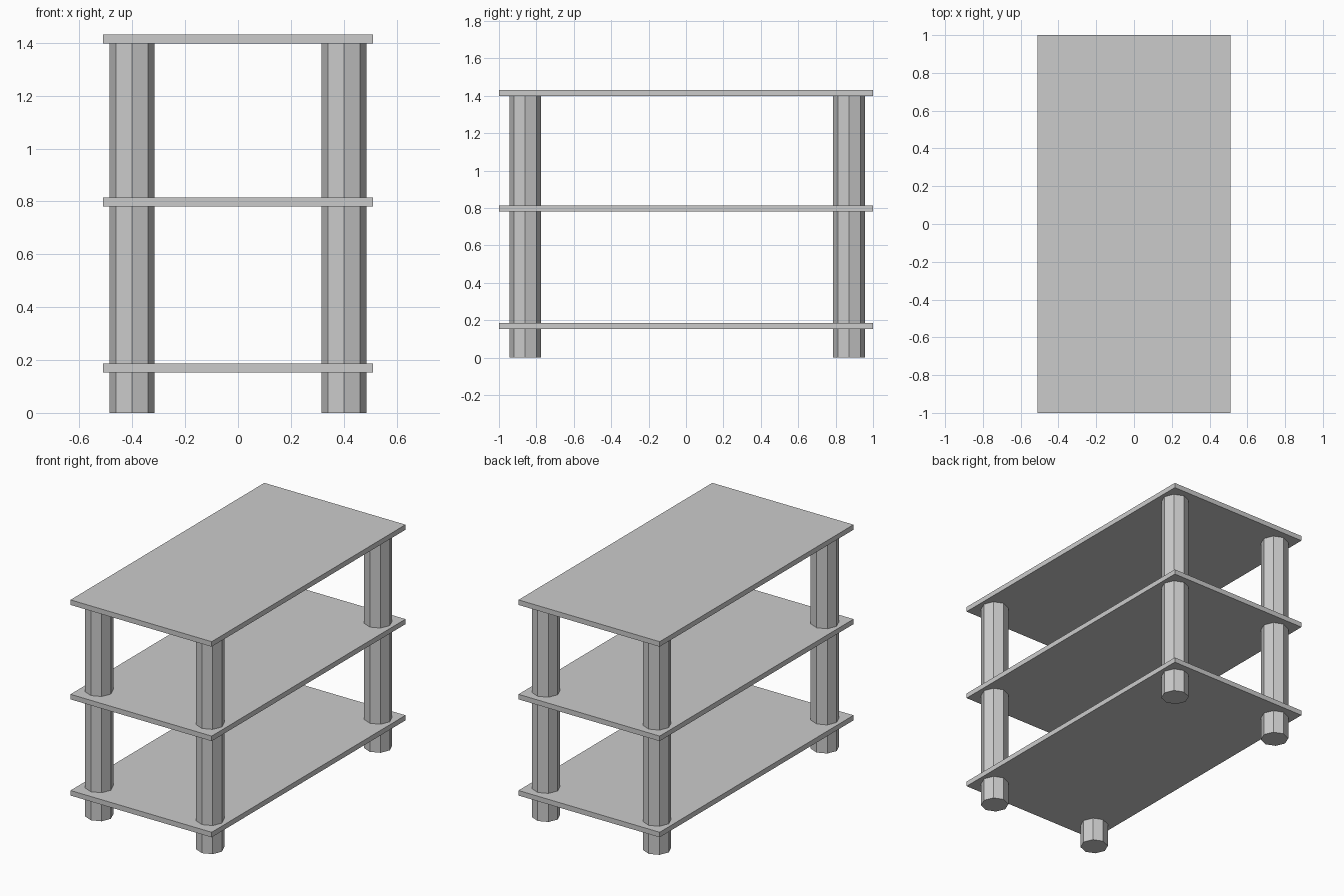
import bpy
from math import pi

cube = bpy.data.objects.get("Cube")
if cube:
    bpy.data.objects.remove(cube, do_unlink=True)

# Single flat grey
GREY = (0.6, 0.6, 0.6, 1.0)
grey = bpy.data.materials.new("light_grey")
grey.use_nodes = True
grey.diffuse_color = GREY
grey.node_tree.nodes["Principled BSDF"].inputs["Base Color"].default_value = GREY

HALF_WIDTH, THICKNESS = 0.51, 0.033
LEG_X, LEG_RADIUS, LEG_HEIGHT = 0.401, 0.085, 1.398


def finish(name):
    obj = bpy.context.object
    obj.name = obj.data.name = name
    obj.data.materials.append(grey)
    return obj


# Three thin shelves
for name, z in (("bottom_shelf", 0.17), ("middle_shelf", 0.798), ("top_shelf", 1.4145)):
    bpy.ops.mesh.primitive_cube_add(size=1, location=(0, 0, z))
    shelf = finish(name)
    shelf.scale = (2 * HALF_WIDTH, 2, THICKNESS)
    bpy.ops.object.transform_apply(location=False, rotation=False, scale=True)

# Four eight-sided legs running from the floor to the top shelf
for end, y in (("front", -0.86), ("back", 0.872)):
    for side, x in (("right", -LEG_X), ("left", LEG_X)):
        bpy.ops.mesh.primitive_cylinder_add(
            vertices=8, radius=LEG_RADIUS, depth=LEG_HEIGHT,
            location=(x, y, LEG_HEIGHT / 2))
        finish(f"{end}_{side}_leg")
